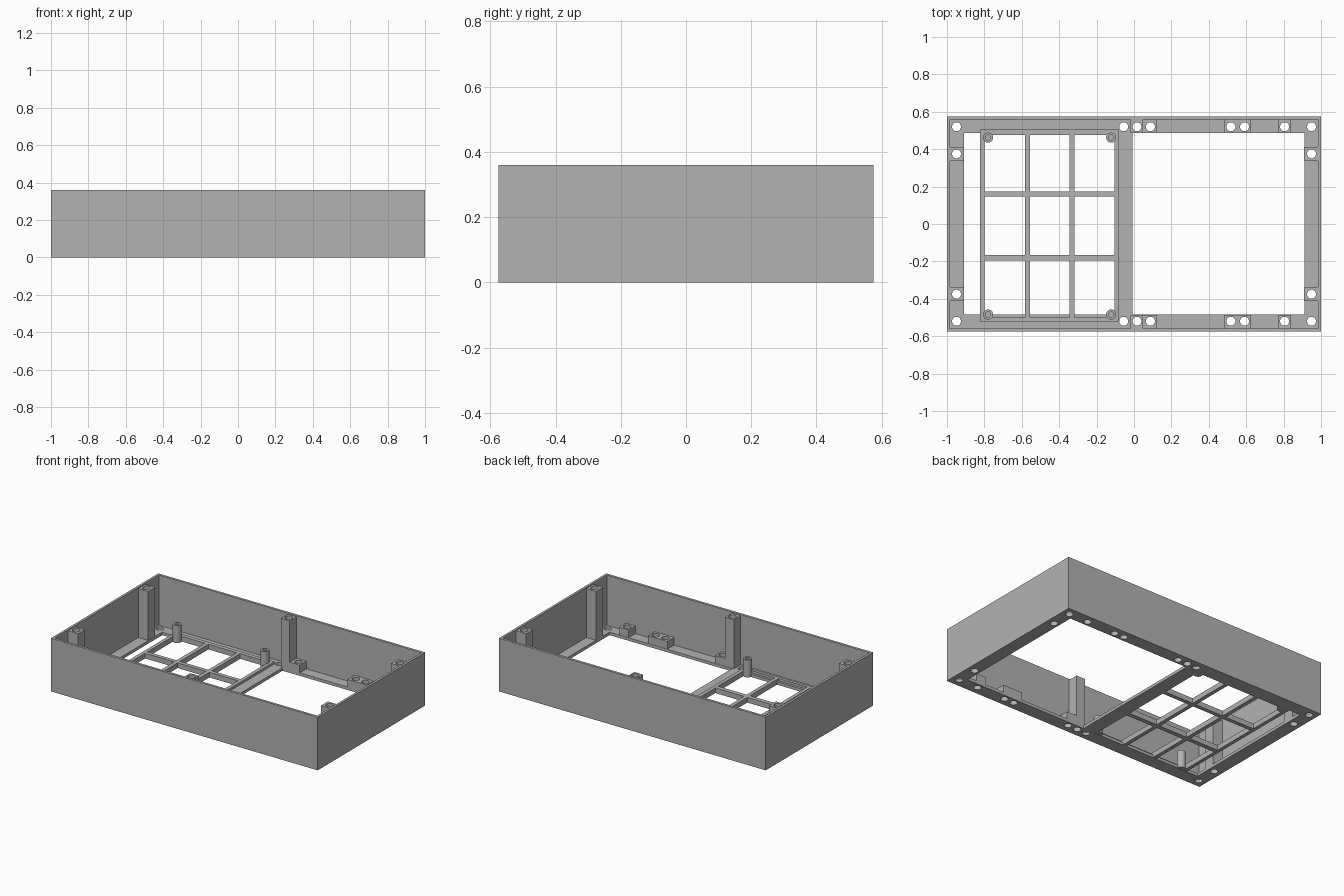
import bpy

cube = bpy.data.objects.get("Cube")
if cube:
    bpy.data.objects.remove(cube, do_unlink=True)

grey = bpy.data.materials.new("plain_grey")
grey.use_nodes = True
COLOR = (0.45, 0.45, 0.45, 1)
grey.diffuse_color = COLOR
grey.node_tree.nodes["Principled BSDF"].inputs["Base Color"].default_value = COLOR

H, FLOOR, GRID = 0.36, 0.02, 0.036


def box(name, x0, x1, y0, y1, z0, z1):
    bpy.ops.mesh.primitive_cube_add(size=1)
    o = bpy.context.object
    o.name = name
    for v in o.data.vertices:
        v.co = (x1 if v.co.x > 0 else x0, y1 if v.co.y > 0 else y0, z1 if v.co.z > 0 else z0)
    o.data.materials.append(grey)
    return o


def rod(name, x, y, r, z0, z1):
    bpy.ops.mesh.primitive_cylinder_add(vertices=32, radius=r, depth=z1 - z0,
                                        location=(x, y, (z0 + z1) / 2))
    o = bpy.context.object
    o.name = name
    o.data.materials.append(grey)
    return o


def cut(target, cutters):
    for c in cutters:
        c.hide_render = True
        m = target.modifiers.new("cut", 'BOOLEAN')
        m.operation, m.solver, m.object = 'DIFFERENCE', 'EXACT', c
        bpy.context.view_layer.objects.active = target
        bpy.ops.object.modifier_apply(modifier=m.name)
        bpy.data.objects.remove(c, do_unlink=True)


def smooth(o):
    bpy.ops.object.select_all(action='DESELECT')
    o.select_set(True)
    bpy.context.view_layer.objects.active = o
    bpy.ops.object.shade_smooth_by_angle()


def hole(x, y, z1=0.5):
    return rod("hole", x, y, 0.024, -0.1, z1)


# Case: tray walls with a floor ledge, a cross bar and two floor openings
case = box("case", -1, 1, -0.575, 0.575, 0, H)
cut(case, [box("cavity", -0.984, 0.984, -0.558, 0.558, FLOOR, 1),
           box("opening", -0.908, -0.08, -0.484, 0.486, -1, 1),
           box("opening", -0.007, 0.912, -0.484, 0.486, -1, 1)])

# Screw holes through the floor, mirrored front to back
EDGE_X = [-0.949, -0.055, 0.016, 0.088, 0.518, 0.591, 0.805, 0.949]
for side in (-1, 1):
    cut(case, [hole(x, side * 0.52) for x in EDGE_X])
    cut(case, [hole(x, side * 0.375) for x in (-0.949, 0.949)])
smooth(case)

# Tall screw pillars and low screw blocks
for side, label in ((-1, "front"), (1, "back")):
    y0, y1 = sorted((side * 0.486, side * 0.56))
    p = box(label + "_middle_pillar", -0.018, 0.047, y0, y1, FLOOR, 0.352)
    cut(p, [hole(0.016, side * 0.52)])
    smooth(p)
    for name, x0, x1, xs in (("single_block", 0.047, 0.122, [0.088]),
                             ("double_block", 0.48, 0.625, [0.518, 0.591]),
                             ("outer_block", 0.77, 0.84, [0.805])):
        b = box(label + "_" + name, x0, x1, y0, y1, FLOOR, 0.072)
        cut(b, [hole(x, side * 0.52) for x in xs])
        smooth(b)
    for end, name in ((-1, "right"), (1, "left")):
        x0, x1 = sorted((end * 0.91, end * 0.985))
        y2, y3 = sorted((side * 0.338, side * 0.412))
        p = box(label + "_" + name + "_pillar", x0, x1, y2, y3, FLOOR, 0.352)
        cut(p, [hole(end * 0.949, side * 0.375)])
        smooth(p)

# Support grid: frame with three by three cells
grid = box("support_grid", -0.823, -0.079, -0.52, 0.505, 0.001, GRID)
COLUMNS = [(-0.799, -0.582), (-0.556, -0.344), (-0.318, -0.104)]
ROWS = [(-0.5, -0.195), (-0.165, 0.147), (0.174, 0.477)]
cut(grid, [box("cell", x0, x1, y0, y1, -1, 1) for x0, x1 in COLUMNS for y0, y1 in ROWS])

# Hollow standoffs on the grid corners
for x in (-0.78, -0.122):
    for y in (-0.484, 0.462):
        s = rod("standoff", x, y, 0.027, 0.002, 0.12)
        cut(s, [rod("bore", x, y, 0.014, 0.04, 0.2)])
        smooth(s)
